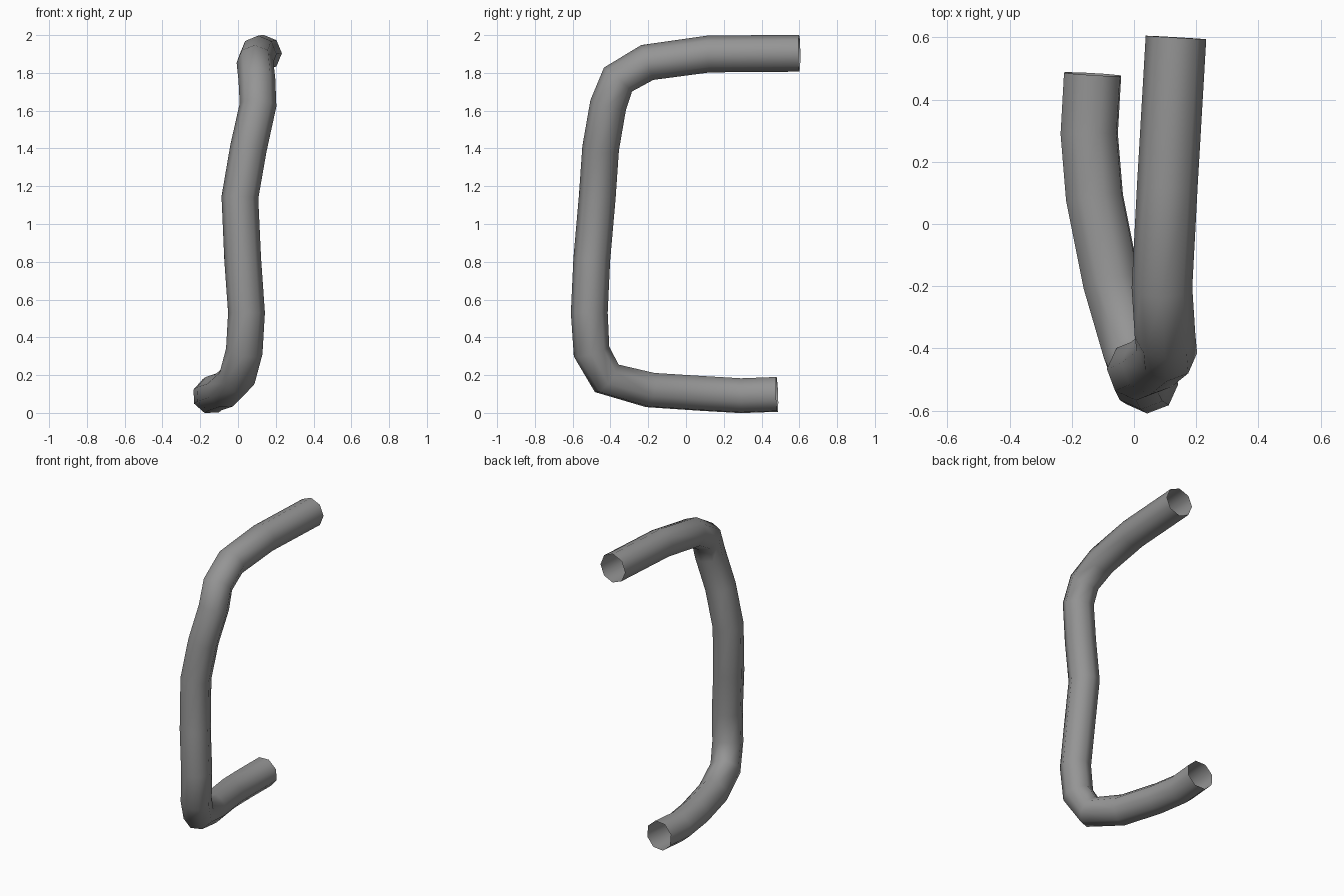
import bpy, bmesh
from math import cos, sin, pi, radians
from mathutils import Vector

if "Cube" in bpy.data.objects:
    bpy.data.objects.remove(bpy.data.objects["Cube"])

SIDES, RADIUS = 8, 0.0975

# Centre line, from the upper open end to the lower open end
path = [Vector(p) for p in (
    (0.135, 0.60, 1.904), (0.107, 0.12, 1.90), (0.09, -0.205, 1.855),
    (0.10, -0.36, 1.765), (0.106, -0.412, 1.63), (0.055, -0.452, 1.40),
    (0.01, -0.47, 1.14), (0.025, -0.499, 0.81), (0.045, -0.512, 0.53),
    (0.033, -0.50, 0.325), (-0.005, -0.42, 0.183), (-0.072, -0.19, 0.121),
    (-0.127, 0.085, 0.103), (-0.144, 0.29, 0.091), (-0.133, 0.482, 0.098))]

# Open pipe: an octagon carried along the path without twisting
bm = bmesh.new()
normal, previous, last = Vector((0, 0, 1)), None, None
for i, p in enumerate(path):
    tangent = Vector()
    if i > 0:
        tangent += (p - path[i - 1]).normalized()
    if i < len(path) - 1:
        tangent += (path[i + 1] - p).normalized()
    tangent.normalize()
    if last is not None:
        normal = last.rotation_difference(tangent) @ normal
    normal = (normal - tangent * normal.dot(tangent)).normalized()
    side = tangent.cross(normal)
    ring = [bm.verts.new(p + RADIUS * (normal * cos(a) + side * sin(a)))
            for a in (2 * pi * k / SIDES for k in range(SIDES))]
    if previous:
        for k in range(SIDES):
            n = (k + 1) % SIDES
            bm.faces.new((previous[k], previous[n], ring[n], ring[k]))
    previous, last = ring, tangent

mesh = bpy.data.meshes.new("bent_pipe")
bm.to_mesh(mesh)
bm.free()
pipe = bpy.data.objects.new("bent_pipe", mesh)
bpy.context.collection.objects.link(pipe)

# Dark grey finish
grey = bpy.data.materials.new("dark_grey")
grey.diffuse_color = (0.3, 0.3, 0.3, 1)
grey.use_nodes = True
grey.node_tree.nodes["Principled BSDF"].inputs["Base Color"].default_value = grey.diffuse_color
mesh.materials.append(grey)

bpy.context.view_layer.objects.active = pipe
pipe.select_set(True)
bpy.ops.object.shade_smooth_by_angle(angle=radians(80))
